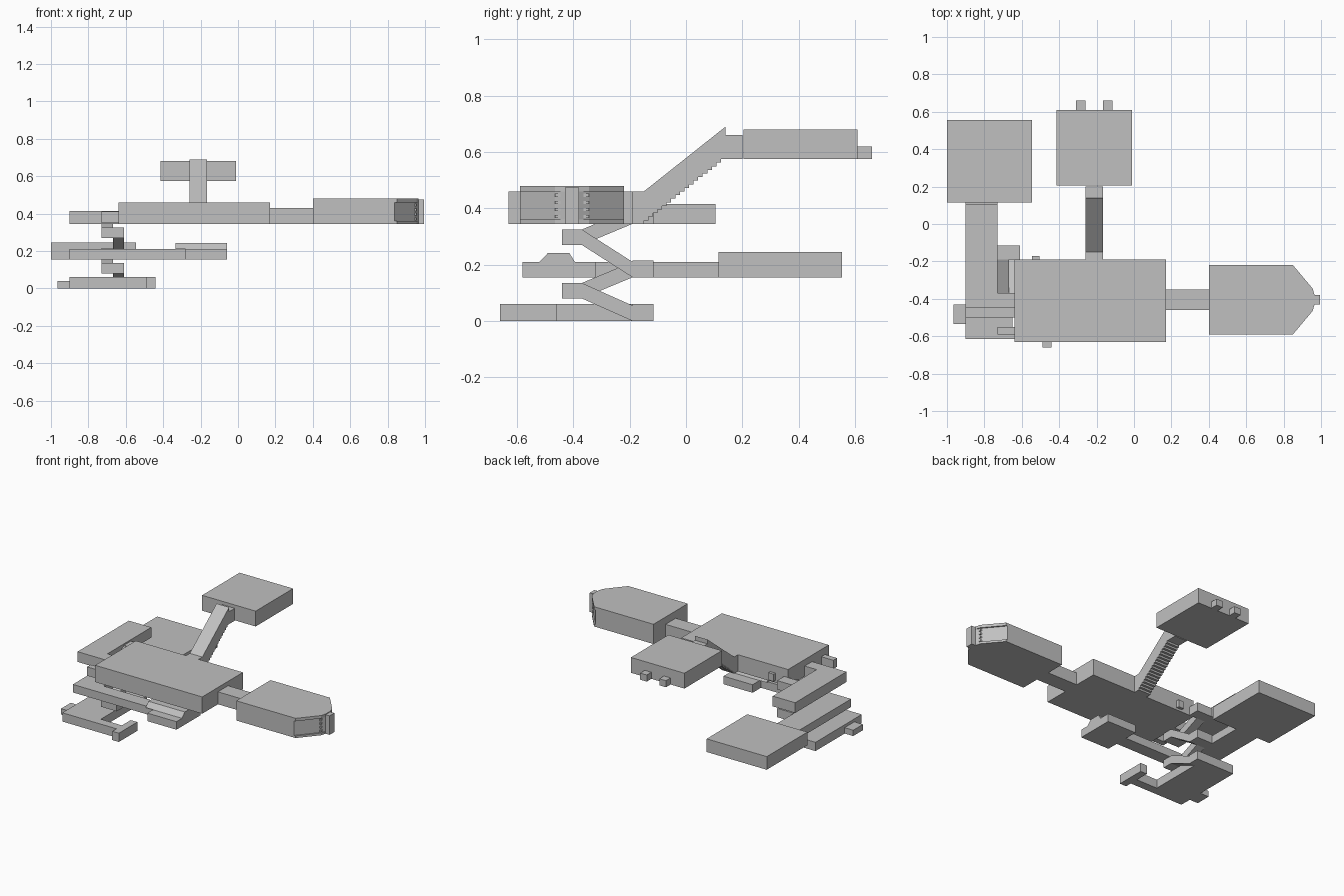
import bpy
import bmesh
from mathutils import Vector

old = bpy.data.objects.get("Cube")
if old:
    bpy.data.objects.remove(old, do_unlink=True)

grey = bpy.data.materials.new("plain grey")
grey.use_nodes = True
grey.diffuse_color = (0.53, 0.53, 0.53, 1)
grey.node_tree.nodes["Principled BSDF"].inputs["Base Color"].default_value = (0.53, 0.53, 0.53, 1)


def prism(name, points, shift):
    """Extrude a closed 3D outline along a vector."""
    bm = bmesh.new()
    face = bm.faces.new([bm.verts.new(p) for p in points])
    out = bmesh.ops.extrude_face_region(bm, geom=[face])
    moved = [v for v in out["geom"] if isinstance(v, bmesh.types.BMVert)]
    bmesh.ops.translate(bm, verts=moved, vec=Vector(shift))
    bmesh.ops.recalc_face_normals(bm, faces=bm.faces)
    mesh = bpy.data.meshes.new(name)
    bm.to_mesh(mesh)
    bm.free()
    mesh.materials.append(grey)
    obj = bpy.data.objects.new(name, mesh)
    bpy.context.collection.objects.link(obj)
    return obj


def plan(name, outline, z0, z1):
    return prism(name, [(x, y, z0) for x, y in outline], (0, 0, z1 - z0))


def side(name, profile, x0, x1):
    return prism(name, [(x0, y, z) for y, z in profile], (x1 - x0, 0, 0))


def box(name, x0, x1, y0, y1, z0, z1):
    return plan(name, [(x0, y0), (x1, y0), (x1, y1), (x0, y1)], z0, z1)


# Main hall with its small service stubs
box("main_hall", -0.64, 0.17, -0.63, -0.19, 0.345, 0.46)
box("hall_west_stub", -0.73, -0.64, -0.59, -0.55, 0.35, 0.41)
box("hall_back_stub", -0.545, -0.505, -0.19, -0.17, 0.36, 0.41)

# East wing: floor and roof slabs around a slightly recessed core
box("east_corridor", 0.17, 0.40, -0.46, -0.35, 0.345, 0.43)


def wing_outline(inset):
    half = [(0.40, 0.185), (0.85 - inset, 0.185), (0.955 - inset, 0.06), (0.965, 0.025)]
    mid = -0.405
    return [(x, mid - h) for x, h in half] + [(x, mid + h) for x, h in reversed(half)]


plan("wing_floor", wing_outline(0), 0.345, 0.36)
plan("wing_core", wing_outline(0.012), 0.36, 0.46)
plan("wing_roof", wing_outline(0), 0.46, 0.48)
box("wing_tip", 0.955, 0.995, -0.43, -0.38, 0.345, 0.475)
for s in (-1, 1):
    for i in range(4):
        z = 0.365 + 0.025 * i
        y = -0.405 + s * 0.045
        box("wing_tip_rung", 0.93, 0.955, y - 0.015, y + 0.015, z, z + 0.012)

# Sloped stair passage with a stepped underside
steps = 18
y0, y1, z0, z1 = -0.15, 0.14, 0.345, 0.575
profile = [(-0.19, 0.345)]
for i in range(steps):
    za = z0 + (z1 - z0) * i / steps
    zb = z0 + (z1 - z0) * (i + 1) / steps
    y = y0 + (y1 - y0) * i / steps
    profile += [(y, za), (y, zb)]
profile += [(0.20, 0.575), (0.20, 0.66), (0.14, 0.66), (0.14, 0.69), (-0.15, 0.46), (-0.19, 0.46)]
side("stair_passage", profile, -0.26, -0.165)

# Upper back room and its rear stubs
box("upper_room", -0.415, -0.01, 0.205, 0.61, 0.575, 0.68)
for x in (-0.31, -0.165):
    box("upper_room_stub", x, x + 0.05, 0.61, 0.66, 0.575, 0.62)

# Upper west corridor, bent toward the hall
plan("upper_west_corridor",
     [(-0.90, -0.45), (-0.64, -0.45), (-0.64, -0.37), (-0.73, -0.37), (-0.73, 0.105), (-0.90, 0.105)],
     0.345, 0.415)

# Middle level: bent corridor, north-west room, front room with a raised roof
plan("middle_corridor",
     [(-0.90, -0.50), (-0.28, -0.50), (-0.28, -0.41), (-0.73, -0.41), (-0.73, 0.115), (-0.90, 0.115)],
     0.155, 0.21)
box("northwest_room", -1.0, -0.545, 0.115, 0.555, 0.155, 0.245)
box("front_room", -0.28, -0.06, -0.58, -0.32, 0.155, 0.21)
side("front_room_roof", [(-0.52, 0.21), (-0.49, 0.242), (-0.415, 0.242), (-0.395, 0.21)], -0.335, -0.06)

# Bottom level: hooked slab and entry stub
plan("bottom_level",
     [(-0.90, -0.615), (-0.49, -0.615), (-0.49, -0.66), (-0.44, -0.66), (-0.44, -0.46), (-0.49, -0.46),
      (-0.49, -0.555), (-0.65, -0.555), (-0.65, -0.19), (-0.61, -0.19), (-0.61, -0.115), (-0.90, -0.115)],
     0.0, 0.06)
box("entry_stub", -0.965, -0.90, -0.535, -0.43, 0.0, 0.04)


# Folded staircase: four flights between landings
def flight(x0, x1, back_z, front_z, t=0.055):
    side("stair_flight",
         [(-0.44, front_z), (-0.37, front_z), (-0.19, back_z), (-0.12, back_z),
          (-0.12, back_z + t), (-0.19, back_z + t), (-0.37, front_z + t), (-0.44, front_z + t)], x0, x1)


for back_top, front, back_low in ((0.345, 0.27, 0.155), (0.155, 0.08, 0.0)):
    flight(-0.73, -0.668, back_top, front)
    flight(-0.668, -0.61, back_low, front)
    box("stair_landing", -0.73, -0.61, -0.19, -0.115, back_top, back_top + 0.06)
